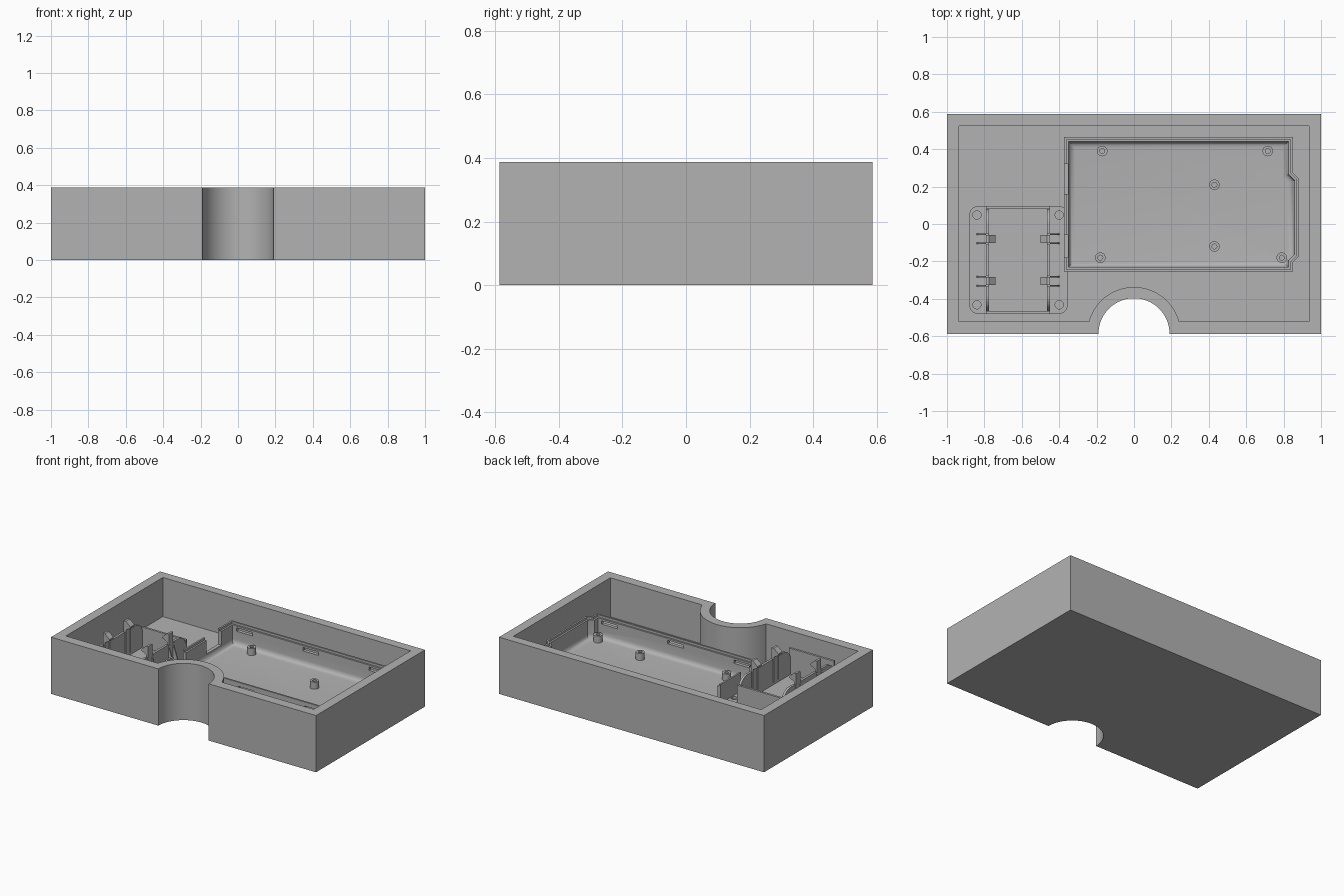
import bpy, bmesh, math
from mathutils import Vector

if "Cube" in bpy.data.objects:
    bpy.data.objects.remove(bpy.data.objects["Cube"])

grey = bpy.data.materials.new("plain grey")
grey.use_nodes = True
GREY = (0.45, 0.45, 0.45, 1)
grey.diffuse_color = GREY
grey.node_tree.nodes["Principled BSDF"].inputs["Base Color"].default_value = GREY

FLOOR = 0.12


def stack(name, loops, smooth=False):
    """Closed solid skinned through equal-length loops of 3D points."""
    bm = bmesh.new()
    rings = [[bm.verts.new(p) for p in loop] for loop in loops]
    n = len(rings[0])
    for a, b in zip(rings, rings[1:]):
        for i in range(n):
            j = (i + 1) % n
            bm.faces.new((a[i], a[j], b[j], b[i]))
    bm.faces.new(rings[0])
    bm.faces.new(rings[-1])
    bmesh.ops.recalc_face_normals(bm, faces=bm.faces)
    mesh = bpy.data.meshes.new(name)
    bm.to_mesh(mesh)
    bm.free()
    mesh.materials.append(grey)
    obj = bpy.data.objects.new(name, mesh)
    bpy.context.collection.objects.link(obj)
    if smooth:
        bpy.ops.object.select_all(action='DESELECT')
        obj.select_set(True)
        bpy.context.view_layer.objects.active = obj
        bpy.ops.object.shade_smooth_by_angle(angle=math.radians(35))
    return obj


def at(points, z):
    return [(x, y, z) for x, y in points]


def box(name, x0, x1, y0, y1, z0, z1):
    base = [(x0, y0), (x1, y0), (x1, y1), (x0, y1)]
    return stack(name, [at(base, z0), at(base, z1)])


def circle(x, y, r, n=24):
    return [(x + r * math.cos(math.tau * i / n), y + r * math.sin(math.tau * i / n))
            for i in range(n)]


def inset(points, d):
    """Offset a counter-clockwise outline inwards with mitred corners."""
    out = []
    for i, p in enumerate(points):
        p, a, b = Vector(p), Vector(points[i - 1]), Vector(points[(i + 1) % len(points)])
        u, v = (p - a).normalized(), (b - p).normalized()
        m = Vector((-u.y - v.y, u.x + v.x))
        out.append(tuple(p + m * d / (1 + u.dot(v))))
    return out


def rounded_rect(x0, x1, y0, y1, r, n=6):
    corners = [(x1 - r, y1 - r), (x0 + r, y1 - r), (x0 + r, y0 + r), (x1 - r, y0 + r)]
    return [(cx + r * math.cos(math.pi / 2 * (k + i / n)),
             cy + r * math.sin(math.pi / 2 * (k + i / n)))
            for k, (cx, cy) in enumerate(corners) for i in range(n + 1)]


def cut(obj, cutters):
    for c in cutters:
        c.hide_render = True
        c.hide_set(True)
        c.display_type = 'WIRE'
        mod = obj.modifiers.new("cut", 'BOOLEAN')
        mod.operation = 'DIFFERENCE'
        mod.solver = 'EXACT'
        mod.object = c
    # Bake the cuts, then drop the cutters
    deps = bpy.context.evaluated_depsgraph_get()
    mesh = bpy.data.meshes.new_from_object(obj.evaluated_get(deps))
    obj.modifiers.clear()
    obj.data = mesh
    for c in cutters:
        bpy.data.objects.remove(c)


# Outer case: rectangle with a round bay in the front wall
def case_outline(hx, y0, y1, r, n=40):
    cy = -0.587
    a0 = math.asin((y0 - cy) / r)
    arc = [(-r * math.cos(a0 + (math.pi - 2 * a0) * i / n),
            cy + r * math.sin(a0 + (math.pi - 2 * a0) * i / n)) for i in range(n + 1)]
    return [(-hx, y0)] + arc + [(hx, y0), (hx, y1), (-hx, y1)]


outer = case_outline(1, -0.587, 0.587, 0.19)
inner = case_outline(0.935, -0.52, 0.525, 0.25)
stack("case", [at(outer, 0), at(outer, 0.387), at(inner, 0.387), at(inner, FLOOR)], True)

# Circuit tray: stepped rim, filleted floor, bulge on the left side
edge = [(-0.374, -0.255), (0.85, -0.255), (0.85, -0.205), (0.882, -0.173),
        (0.882, 0.243), (0.85, 0.275), (0.85, 0.465), (-0.374, 0.465)]
TOP, FILLET = 0.268, 0.035
loops = [at(edge, FLOOR - 0.01), at(edge, TOP), at(inset(edge, 0.012), TOP),
         at(inset(edge, 0.012), TOP - 0.015), at(inset(edge, 0.024), TOP - 0.015)]
for i in range(7):
    a = math.pi / 2 * i / 6
    loops.append(at(inset(edge, 0.024 + FILLET * (1 - math.cos(a))),
                    FLOOR + 0.003 + FILLET * (1 - math.sin(a))))
tray = stack("circuit_tray", loops, True)
cutters = [box("slot_cutter", x - 0.06, x + 0.06, y - 0.03, y + 0.03, 0.217, 0.24)
           for x in (-0.26, 0.24, 0.74) for y in (-0.245, 0.455)]
cutters += [box("gap_cutter", -0.4, -0.345, y0, y1, 0.16, 0.4)
            for y0, y1 in ((0.16, 0.32), (-0.18, -0.06))]
cut(tray, cutters)

# Hollow standoffs for the circuit board
for x, y in ((-0.17, 0.39), (0.715, 0.39), (0.43, 0.21),
             (0.43, -0.12), (-0.18, -0.18), (0.79, -0.18)):
    rim, bore = circle(x, y, 0.028), circle(x, y, 0.013)
    stack("standoff", [at(rim, FLOOR), at(rim, 0.17), at(bore, 0.17),
                       at(bore, FLOOR + 0.005)], True)

# Battery holder base with four screw holes and a sunken bay
base = rounded_rect(-0.88, -0.355, -0.48, 0.095, 0.045)
plate = stack("holder_base", [at(base, FLOOR - 0.01), at(base, 0.14)])
holes = [stack("hole_cutter", [at(circle(x, y, 0.022), 0.124), at(circle(x, y, 0.022), 0.2)])
         for x in (-0.84, -0.4) for y in (-0.432, 0.048)]
cut(plate, holes + [box("bay_cutter", -0.775, -0.465, -0.465, 0.08, 0.124, 0.2)])
box("holder_back_wall", -0.79, -0.45, 0.08, 0.095, FLOOR, 0.26)
box("holder_front_wall", -0.79, -0.45, -0.48, -0.465, FLOOR, 0.3)


# Holder side walls with rounded ends, split around the clips
def side_panel(x, y0, y1, round_low, round_high):
    r, steps, z1 = 0.08, 8, 0.3
    prof = [(y0, FLOOR), (y1, FLOOR)]
    arc = [math.pi / 2 * i / steps for i in range(steps + 1)]
    prof += [(y1 - r + r * math.cos(a), z1 - r + r * math.sin(a)) for a in arc] \
        if round_high else [(y1, z1)]
    prof += [(y0 + r - r * math.sin(a), z1 - r + r * math.cos(a)) for a in arc] \
        if round_low else [(y0, z1)]
    stack("holder_side_wall", [[(x + d, y, z) for y, z in prof] for d in (-0.008, 0.008)])


for x, s in ((-0.783, 1), (-0.457, -1)):
    side_panel(x, -0.05, 0.08, False, True)
    side_panel(x, -0.275, -0.11, False, False)
    side_panel(x, -0.465, -0.335, True, False)
    for y in (-0.08, -0.305):
        # Spring clip: upright, inward hook, outer gussets
        hook = [(-0.008, FLOOR), (0.008, FLOOR), (0.008, 0.31), (0.042, 0.33),
                (0.042, 0.34), (0.008, 0.37), (-0.008, 0.37)]
        stack("clip", [[(x + s * d, y + w, z) for d, z in hook] for w in (-0.022, 0.022)])
        gusset = [(-0.008, FLOOR), (-0.008, 0.29), (-0.065, FLOOR)]
        for w in (-0.024, 0.024):
            stack("clip_gusset", [[(x + s * d, y + w + t, z) for d, z in gusset]
                                  for t in (-0.004, 0.004)])
